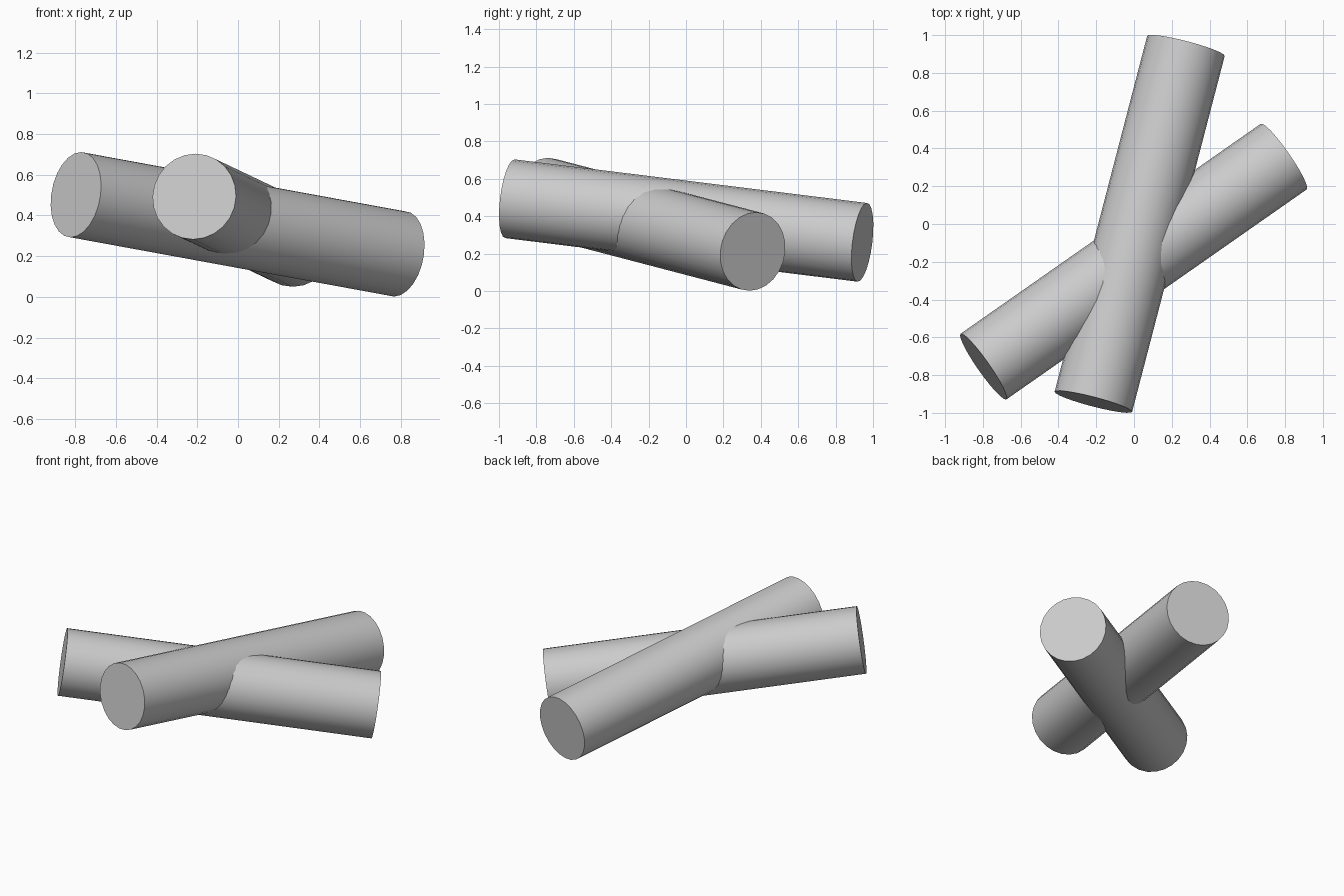
import bpy
from mathutils import Vector

if "Cube" in bpy.data.objects:
    bpy.data.objects.remove(bpy.data.objects["Cube"])

RADIUS = 0.212


def log(name, start, end):
    """Capped cylinder running between two end centres."""
    a, b = Vector(start), Vector(end)
    axis = b - a
    bpy.ops.mesh.primitive_cylinder_add(
        vertices=24, radius=RADIUS, depth=axis.length, location=(a + b) / 2,
        rotation=axis.to_track_quat('Z', 'Y').to_euler())
    obj = bpy.context.object
    obj.name = name
    bpy.ops.object.shade_smooth_by_angle()
    return obj


# Two crossing logs, both sloping down toward the back right
log("steep_log", (-0.215, -0.941, 0.493), (0.275, 0.943, 0.26))
log("diagonal_log", (-0.797, -0.755, 0.502), (0.793, 0.357, 0.211))
